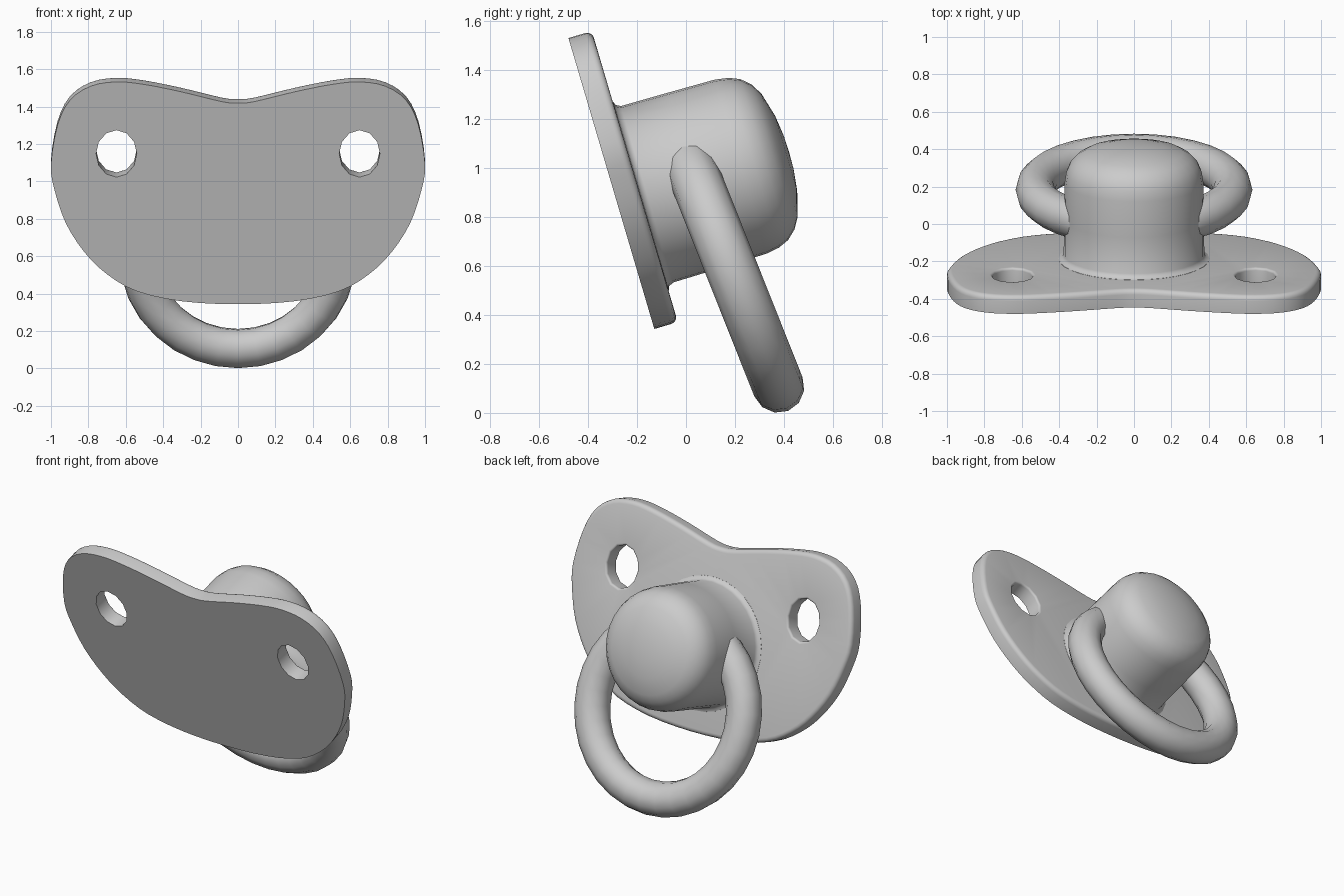
import bpy, bmesh, math
from mathutils import Vector

if "Cube" in bpy.data.objects:
    bpy.data.objects.remove(bpy.data.objects["Cube"])

# Tilted frame shared by the shield and the knob
T = math.radians(16.45)
X = Vector((1, 0, 0))
V = Vector((0, -math.sin(T), math.cos(T)))   # up along the shield
N = Vector((0, math.cos(T), math.sin(T)))    # out of the shield's back


def place(x, v, n):
    return X * x + V * v + N * n


def finish(bm, name, angle=38):
    bmesh.ops.recalc_face_normals(bm, faces=bm.faces)
    me = bpy.data.meshes.new(name)
    bm.to_mesh(me)
    bm.free()
    ob = bpy.data.objects.new(name, me)
    bpy.context.collection.objects.link(ob)
    bpy.ops.object.select_all(action='DESELECT')
    bpy.context.view_layer.objects.active = ob
    ob.select_set(True)
    bpy.ops.object.shade_smooth_by_angle(angle=math.radians(angle))
    return ob


def bridge(bm, a, b):
    k = len(a)
    for i in range(k):
        j = (i + 1) % k
        bm.faces.new((a[i], a[j], b[j], b[i]))


def smooth_loop(pts, steps):
    out, k = [], len(pts)
    for i in range(k):
        p0, p1, p2, p3 = (Vector(pts[(i + d) % k]) for d in (-1, 0, 1, 2))
        for s in range(steps):
            t = s / steps
            out.append(0.5 * (2 * p1 + (p2 - p0) * t + (2 * p0 - 5 * p1 + 4 * p2 - p3) * t * t
                              + (3 * p1 - p0 - 3 * p2 + p3) * t ** 3))
    return out


def inset(loop, d):
    # loop runs clockwise, so the inward side is to the right
    out, k = [], len(loop)
    for i in range(k):
        t = (loop[(i + 1) % k] - loop[i - 1]).normalized()
        out.append(loop[i] + Vector((t.y, -t.x)) * d)
    return out


# Shield: half outline as seen from the front (x, z), mirrored
half = [(0, 1.418), (0.09, 1.427), (0.3, 1.478), (0.5, 1.518), (0.65, 1.532), (0.79, 1.508),
        (0.9, 1.432), (0.965, 1.30), (1.0, 1.09), (0.98, 0.95), (0.92, 0.775), (0.82, 0.62),
        (0.7, 0.503), (0.54, 0.412), (0.3, 0.359), (0, 0.343)]
BACK, FRONT, R = 0.073, -0.027, 0.028


def to_v(z):
    return (z - FRONT * math.sin(T)) / math.cos(T)


half = [(x, to_v(z)) for x, z in half]
outline = smooth_loop(half + [(-x, v) for x, v in half[-2:0:-1]], 3)


def hole(side, grow):
    return [Vector((side * 0.65 + (0.109 + grow) * math.cos(a), to_v(1.148) + (0.131 + grow) * math.sin(a)))
            for a in (math.tau * i / 12 for i in range(12))]


def rounded_rows(r):
    # (inset, depth) rows: sharp front edge, rounded back edge
    arc = [(r * (1 - math.cos(a)), BACK - r + r * math.sin(a))
           for a in (math.radians(22.5 * i) for i in range(5))]
    return [(0, FRONT)] + arc


bm = bmesh.new()
fronts, backs = [], []
for shape, r in ((lambda d: inset(outline, d), R),
                 (lambda d: hole(-1, d), 0.014), (lambda d: hole(1, d), 0.014)):
    rows = [[bm.verts.new(place(p.x, p.y, n)) for p in shape(d)] for d, n in rounded_rows(r)]
    for a, b in zip(rows, rows[1:]):
        bridge(bm, a, b)
    fronts.append(rows[0])
    backs.append(rows[-1])
for group, normal in ((fronts, -N), (backs, N)):
    edges = [bm.edges.get((l[i - 1], l[i])) for l in group for i in range(len(l))]
    bmesh.ops.triangle_fill(bm, use_beauty=True, edges=edges, normal=normal)
finish(bm, "shield")

# Knob: lathed dome with a small flared foot
profile = [(0.405, 0.06), (0.403, 0.074), (0.386, 0.081), (0.376, 0.10), (0.374, 0.30), (0.371, 0.50),
           (0.362, 0.555), (0.343, 0.60), (0.308, 0.638), (0.262, 0.665), (0.16, 0.693), (0.07, 0.704)]
bm = bmesh.new()
SEG = 32
rows = [[bm.verts.new(place(r * math.cos(math.tau * i / SEG), 0.902 + r * math.sin(math.tau * i / SEG), n))
         for i in range(SEG)] for r, n in profile]
for a, b in zip(rows, rows[1:]):
    bridge(bm, a, b)
tip = bm.verts.new(place(0, 0.902, 0.706))
for i in range(SEG):
    bm.faces.new((rows[-1][i - 1], rows[-1][i], tip))
bm.faces.new(rows[0])
finish(bm, "knob", 50)

# Pull ring: hangs from the knob, swinging backwards
bpy.ops.mesh.primitive_torus_add(major_segments=32, minor_segments=12, major_radius=0.527, minor_radius=0.106,
                                 location=(0, 0.183, 0.596),
                                 rotation=(math.radians(90 + 21.7), 0, 0))
ring = bpy.context.object
ring.name = "pull_ring"
bpy.ops.object.shade_smooth_by_angle(angle=math.radians(50))
